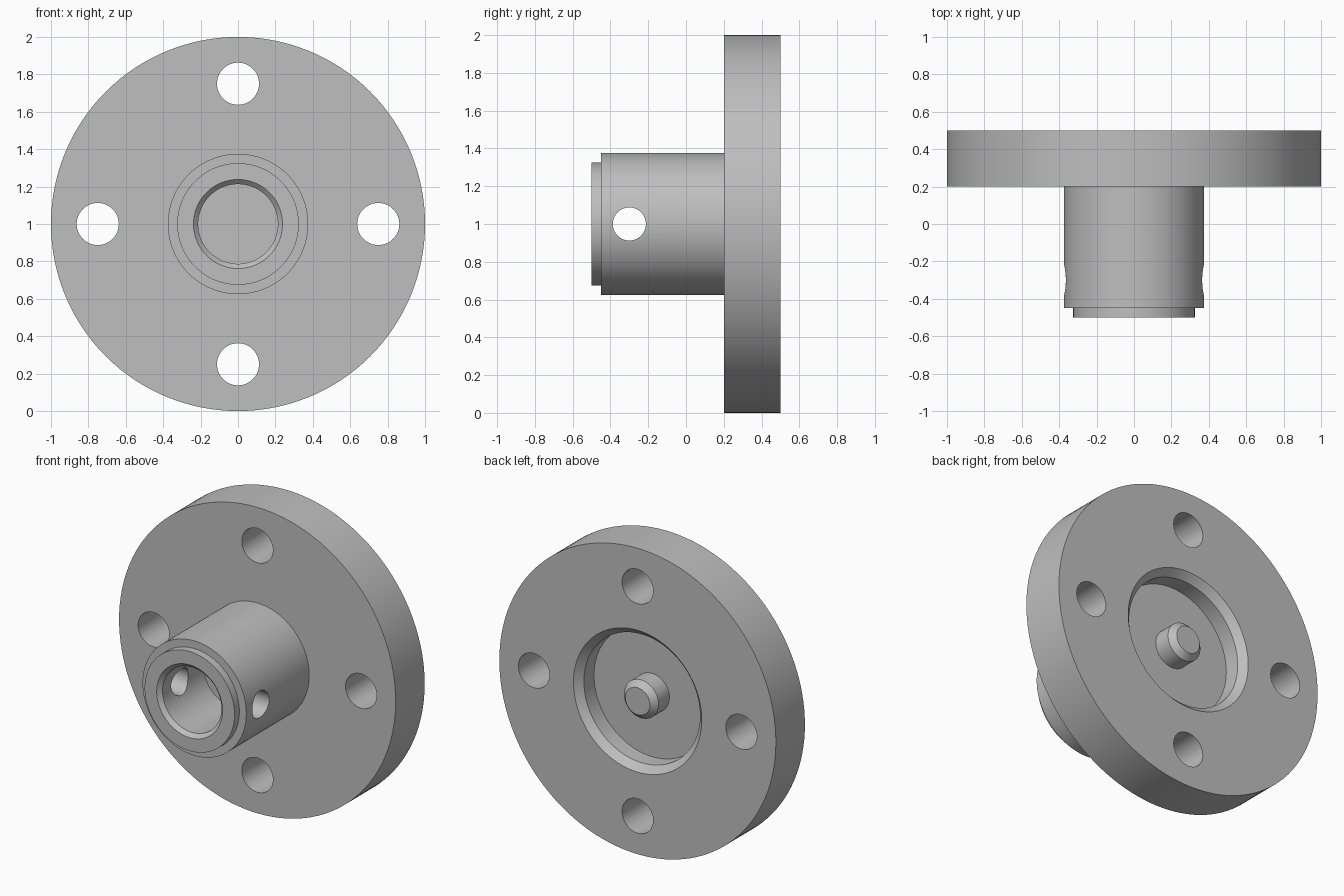
import bpy, bmesh, math
from mathutils import Matrix, Vector

if "Cube" in bpy.data.objects:
    bpy.data.objects.remove(bpy.data.objects["Cube"])

CENTRE = Vector((0, 0, 1))

steel = bpy.data.materials.new("plain grey")
steel.diffuse_color = (0.52, 0.52, 0.52, 1)
steel.use_nodes = True
steel.node_tree.nodes["Principled BSDF"].inputs["Base Color"].default_value = steel.diffuse_color


def finish(bm, name):
    me = bpy.data.meshes.new(name)
    bmesh.ops.remove_doubles(bm, verts=bm.verts, dist=1e-5)
    bmesh.ops.recalc_face_normals(bm, faces=bm.faces)
    bm.to_mesh(me)
    bm.free()
    ob = bpy.data.objects.new(name, me)
    bpy.context.collection.objects.link(ob)
    me.materials.append(steel)
    return ob


def lathe(name, profile, steps=128):
    """Spin (radius, y) points around the y axis through CENTRE."""
    bm = bmesh.new()
    vs = [bm.verts.new(CENTRE + Vector((r, y, 0))) for r, y in profile]
    es = [bm.edges.new(p) for p in zip(vs, vs[1:])]
    bmesh.ops.spin(bm, geom=vs + es, cent=CENTRE, axis=(0, 1, 0),
                   angle=2 * math.pi, steps=steps)
    return finish(bm, name)


def drill(bm, radius, length, centre, axis):
    """Add one drill cylinder along the x or y axis."""
    rot = Matrix.Rotation(math.pi / 2, 4, 'Y' if axis == 'x' else 'X')
    bmesh.ops.create_cone(bm, cap_ends=True, segments=64, radius1=radius,
                          radius2=radius, depth=length,
                          matrix=Matrix.Translation(centre) @ rot)


# One-piece turned body: blind bore, hub, flange, back recess, centre boss
body = lathe("flanged_hub", [
    (0, -0.05), (0.213, -0.05), (0.213, -0.475), (0.238, -0.5),     # bore
    (0.325, -0.5), (0.325, -0.45), (0.375, -0.45), (0.375, 0.2),    # hub
    (1, 0.2), (1, 0.5),                                             # flange
    (0.4635, 0.5), (0.42, 0.455), (0.42, 0.35),                     # recess
    (0.125, 0.35), (0.125, 0.4625), (0.0885, 0.5), (0, 0.5)])       # boss

# Drills: four bolt holes and one cross hole through the hub
bm = bmesh.new()
for k in range(4):
    a = k * math.pi / 2
    drill(bm, 0.1125, 0.6,
          CENTRE + Vector((0.75 * math.cos(a), 0.35, 0.75 * math.sin(a))), 'y')
drill(bm, 0.0875, 1.0, CENTRE + Vector((0, -0.3, 0)), 'x')
drills = finish(bm, "hole_drills")
drills.hide_render = True

bpy.ops.object.select_all(action='DESELECT')
body.select_set(True)
bpy.context.view_layer.objects.active = body
mod = body.modifiers.new("holes", 'BOOLEAN')
mod.operation = 'DIFFERENCE'
mod.solver = 'EXACT'
mod.object = drills
bpy.ops.object.modifier_apply(modifier=mod.name)
bpy.data.objects.remove(drills)

bpy.ops.object.shade_smooth_by_angle(angle=math.radians(25))
